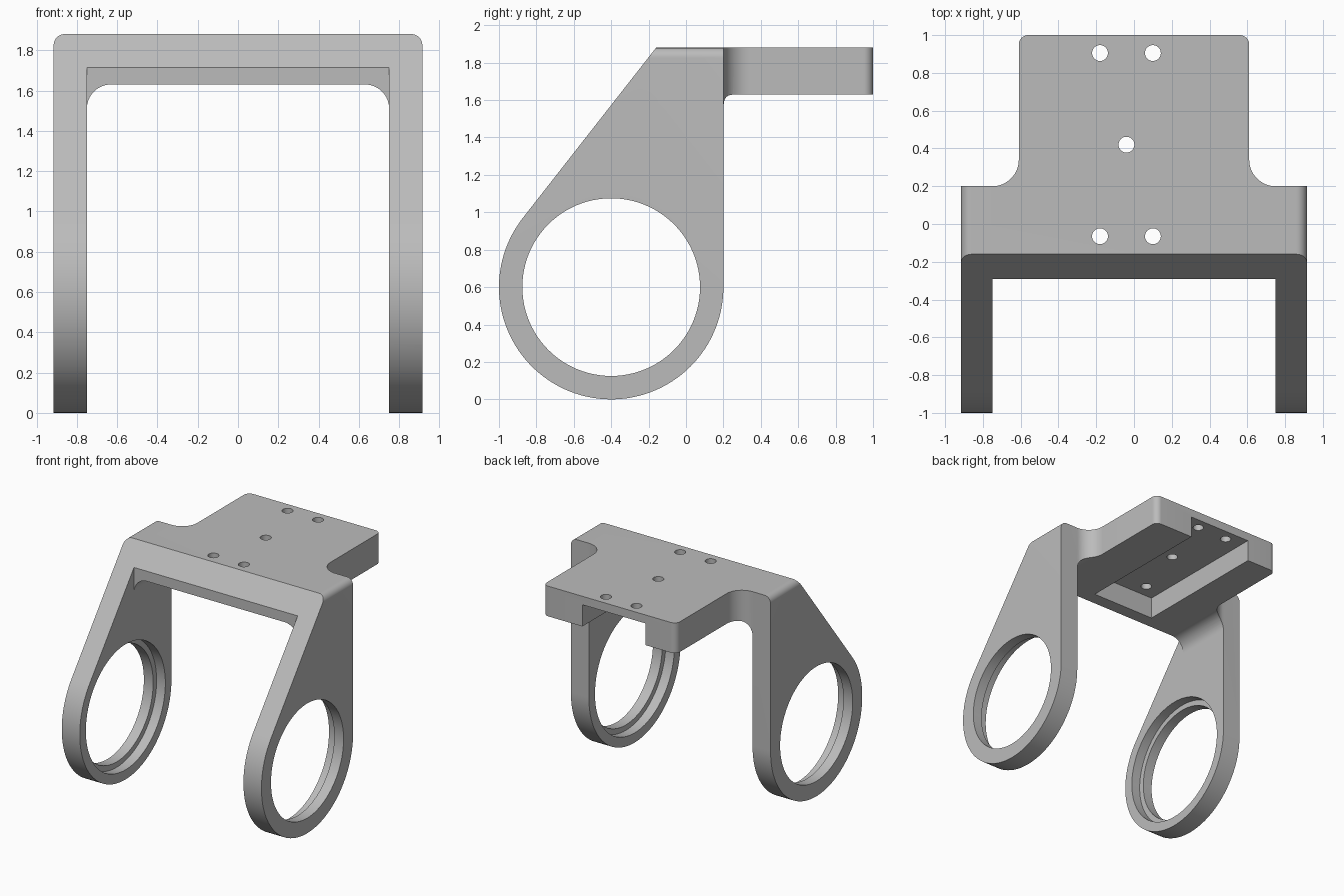
import bpy, bmesh, math
from mathutils import Vector

if "Cube" in bpy.data.objects:
    bpy.data.objects.remove(bpy.data.objects["Cube"])

# one flat colour
grey = bpy.data.materials.new("light_grey")
grey.diffuse_color = (0.5, 0.5, 0.5, 1)
grey.use_nodes = True
grey.node_tree.nodes["Principled BSDF"].inputs["Base Color"].default_value = grey.diffuse_color


def arc(cx, cy, r, a0, a1, n=16):
    return [(cx + r * math.cos(math.radians(a0 + (a1 - a0) * i / n)),
             cy + r * math.sin(math.radians(a0 + (a1 - a0) * i / n))) for i in range(n + 1)]


def prism(name, pts, axis, lo, hi):
    """Extrude a 2D outline along x (y,z points), y (x,z points) or z (x,y points)."""
    place = {"x": lambda a, b, t: (t, a, b),
             "y": lambda a, b, t: (a, t, b),
             "z": lambda a, b, t: (a, b, t)}[axis]
    bm = bmesh.new()
    face = bm.faces.new([bm.verts.new(place(a, b, lo)) for a, b in pts])
    ext = bmesh.ops.extrude_face_region(bm, geom=[face])
    moved = [g for g in ext["geom"] if isinstance(g, bmesh.types.BMVert)]
    bmesh.ops.translate(bm, verts=moved, vec=Vector(place(0, 0, hi - lo)))
    bmesh.ops.recalc_face_normals(bm, faces=bm.faces[:])
    me = bpy.data.meshes.new(name)
    bm.to_mesh(me)
    bm.free()
    ob = bpy.data.objects.new(name, me)
    bpy.context.collection.objects.link(ob)
    me.materials.append(grey)
    return ob


def box(name, x0, x1, y0, y1, z0, z1):
    return prism(name, [(x0, y0), (x1, y0), (x1, y1), (x0, y1)], "z", z0, z1)


def combine(target, tool, op):
    m = target.modifiers.new(op, "BOOLEAN")
    m.operation, m.solver, m.object = op, "EXACT", tool
    bpy.context.view_layer.objects.active = target
    bpy.ops.object.modifier_apply(modifier=m.name)
    bpy.data.objects.remove(tool)


def mirrored(right):
    """Close an outline with its reflection about the vertical axis."""
    return right + [(-a, b) for a, b in reversed(right)]


TOP, W, IN, R = 1.88, 0.915, 0.75, 0.6
CY, CZ = -0.4, 0.6

# teardrop side outline: slant tangent to the ring, straight back edge
py, pz = -0.16, TOP
d = math.hypot(py - CY, pz - CZ)
tangent = math.degrees(math.atan2(pz - CZ, py - CY) + math.acos(R / d))
side = [(py, pz)] + arc(CY, CZ, R, tangent, 360, 72) + [(0.2, TOP)]
bracket = prism("bracket", side, "x", -W, W)

# rounded outer top corners
outer = mirrored([(W, -0.2)] + arc(W - 0.055, TOP - 0.055, 0.055, 0, 90, 10))
combine(bracket, prism("outer_limit", outer, "y", -2, 2), "INTERSECT")

# mounting plate at the back, filleted into the arms
plan = mirrored([(IN, 0.0)] + arc(IN, 0.34, 0.14, 270, 180)
                + arc(0.56, 0.95, 0.05, 0, 90, 10))
combine(bracket, prism("plate", plan, "z", 1.4, TOP), "UNION")

# arched space between the arms, and the upright front wall of the bridge
arch = mirrored([(IN, -0.5)] + arc(IN - 0.12, 1.51, 0.12, 0, 90))
combine(bracket, prism("arch_cutter", arch, "y", -2, 2), "DIFFERENCE")
combine(bracket, box("front_cutter", -IN, IN, -2, -0.29, -0.5, 1.8), "DIFFERENCE")

# ring bore, with a wider counterbore on the inner faces
combine(bracket, prism("bore", arc(CY, CZ, 0.475, 0, 360 * 95 / 96, 95), "x", -2, 2), "DIFFERENCE")
combine(bracket, prism("counterbore", arc(CY, CZ, 0.52, 0, 360 * 95 / 96, 95), "x", -0.83, 0.83),
        "DIFFERENCE")

# channel under the plate, open at the back
combine(bracket, box("channel", -0.33, 0.25, -0.18, 2, 1.2, 1.81), "DIFFERENCE")

# screw holes
for x, y in [(-0.18, 0.905), (0.1, 0.905), (-0.04, 0.42), (-0.18, -0.065), (0.1, -0.065)]:
    combine(bracket, prism("screw_hole", arc(x, y, 0.042, 0, 360 * 31 / 32, 31), "z", 1.2, 2.2),
            "DIFFERENCE")

bpy.ops.object.select_all(action="DESELECT")
bracket.select_set(True)
bpy.context.view_layer.objects.active = bracket
bpy.ops.object.shade_smooth_by_angle(angle=math.radians(25))
